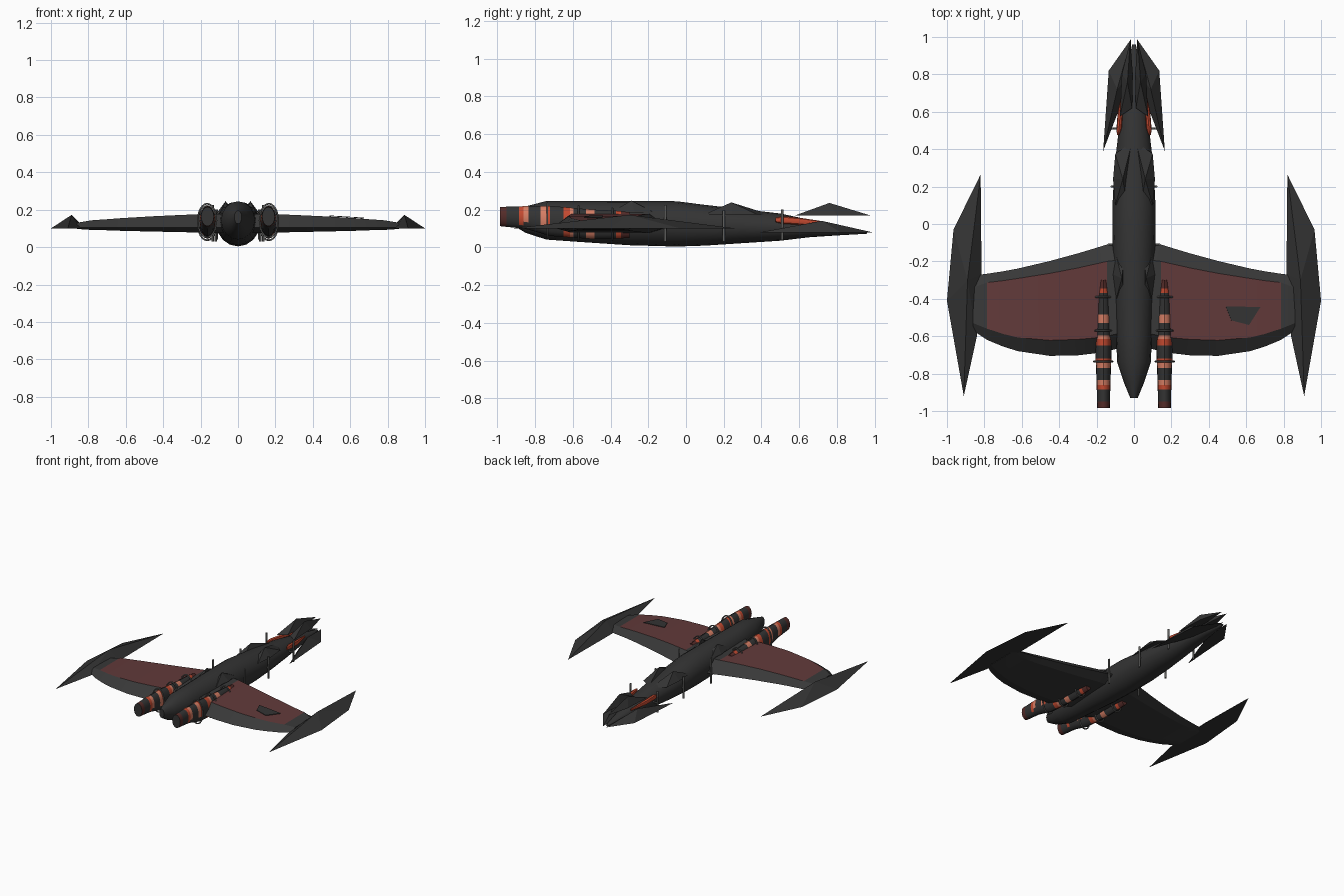
import bpy, math

if "Cube" in bpy.data.objects:
    bpy.data.objects.remove(bpy.data.objects["Cube"])

def mat(name, rgb):
    m = bpy.data.materials.new(name)
    m.diffuse_color = (*rgb, 1)
    m.use_nodes = True
    m.node_tree.nodes["Principled BSDF"].inputs["Base Color"].default_value = m.diffuse_color
    return m

HULL = mat("charcoal hull", (0.034, 0.034, 0.034))
WING = mat("wing grey", (0.040, 0.040, 0.040))
RED = mat("muted red panel", (0.122, 0.042, 0.042))
MAROON = mat("dark maroon", (0.09, 0.025, 0.022))
ORANGE = mat("burnt orange", (0.55, 0.068, 0.03))
SALMON = mat("salmon", (0.68, 0.21, 0.13))
PIPE = mat("pipe grey", (0.12, 0.12, 0.115))

def make(name, verts, faces, mats, smooth=None):
    me = bpy.data.meshes.new(name)
    me.from_pydata(verts, [], faces)
    ob = bpy.data.objects.new(name, me)
    bpy.context.collection.objects.link(ob)
    for m in mats:
        me.materials.append(m)
    bpy.ops.object.select_all(action='DESELECT')
    ob.select_set(True)
    bpy.context.view_layer.objects.active = ob
    bpy.ops.object.mode_set(mode='EDIT')
    bpy.ops.mesh.select_all(action='SELECT')
    bpy.ops.mesh.normals_make_consistent(inside=False)
    bpy.ops.object.mode_set(mode='OBJECT')
    if smooth:
        bpy.ops.object.shade_smooth_by_angle(angle=math.radians(smooth))
    return ob

def skin(rings):
    """Join equal rings of points into a closed skin with end caps."""
    n = len(rings[0])
    verts = [p for r in rings for p in r]
    faces = [(i*n+j, i*n+(j+1) % n, (i+1)*n+(j+1) % n, (i+1)*n+j)
             for i in range(len(rings)-1) for j in range(n)]
    faces += [tuple(range(n)), tuple(range(len(verts)-n, len(verts)))]
    return verts, faces

def oval(cx, y, cz, rx, rz, n=16):
    return [(cx + rx*math.cos(2*math.pi*k/n), y, cz + rz*math.sin(2*math.pi*k/n))
            for k in range(n)]

def blade(name, s, outline, z, peak):
    """Flat-based faceted fin: outline rising to one peak."""
    verts = [(s*x, y, z) for x, y in outline] + [(s*peak[0], peak[1], peak[2])]
    n = len(outline)
    faces = [tuple(range(n))] + [(i, (i+1) % n, n) for i in range(n)]
    make(name, verts, faces, [HULL])

def tube(name, pts, r, cyclic=False):
    cu = bpy.data.curves.new(name, 'CURVE')
    cu.dimensions = '3D'
    cu.bevel_depth, cu.bevel_resolution = r, 1
    cu.use_fill_caps = True
    sp = cu.splines.new('POLY')
    sp.points.add(len(pts)-1)
    for p, co in zip(sp.points, pts):
        p.co = (*co, 1)
    sp.use_cyclic_u = cyclic
    ob = bpy.data.objects.new(name, cu)
    bpy.context.collection.objects.link(ob)
    cu.materials.append(PIPE)
    bpy.ops.object.select_all(action='DESELECT')
    ob.select_set(True)
    bpy.context.view_layer.objects.active = ob
    bpy.ops.object.convert(target='MESH')

def lerp_row(rows, y):
    for a, b in zip(rows, rows[1:]):
        if y <= b[0]:
            t = (y-a[0])/(b[0]-a[0])
            return [p+(q-p)*t for p, q in zip(a, b)]
    return rows[-1]

# fuselage: y, half width, centre z, half height
hull = [(-.93, .02, .16, .035), (-.85, .053, .147, .07), (-.74, .09, .143, .102),
        (-.6, .096, .138, .107), (-.3, .11, .128, .117), (-.05, .115, .124, .12),
        (.1, .115, .117, .108), (.3, .105, .112, .09), (.5, .082, .107, .072),
        (.65, .068, .1, .047), (.8, .04, .09, .027), (.96, .01, .079, .007)]
make("fuselage", *skin([oval(0, y, cz, rx, rz) for y, rx, cz, rz in hull]), [HULL], 35)

# wing stations: x, leading edge, panel front, panel back, trailing edge, top z, bottom z
stations = [(.06, -.09, -.19, -.58, -.66, .178, .075), (.145, -.11, -.2, -.6, -.68, .177, .076),
            (.22, -.133, -.217, -.61, -.693, .175, .078),
            (.3, -.157, -.235, -.617, -.702, .172, .08), (.45, -.198, -.264, -.622, -.705, .165, .083),
            (.62, -.238, -.291, -.607, -.68, .155, .087), (.7, -.253, -.303, -.588, -.655, .149, .09),
            (.785, -.266, -.313, -.56, -.62, .143, .092), (.86, -.275, -.34, -.53, -.57, .13, .097)]
# engine profile: y, centre z, half width, half height
profile = [(-.985, .163, .034, .051), (-.85, .158, .037, .06), (-.72, .14, .042, .08),
           (-.5, .122, .04, .078), (-.38, .12, .036, .075), (-.3, .118, .028, .068)]
# engine bands: end y, material slot
bands = [(-.95, 1), (-.885, 0), (-.86, 2), (-.835, 3), (-.77, 0), (-.74, 3), (-.72, 2),
         (-.65, 0), (-.615, 2), (-.595, 3), (-.53, 0), (-.485, 3), (-.4, 0), (-.37, 0),
         (-.345, 2), (-.3, 1)]

for s, side in ((1, "right"), (-1, "left")):
    # wing with inset red top panel
    rings = [[(s*x, le, .105), (s*x, pf, zt), (s*x, pb, zt), (s*x, te, .105),
              (s*x, pb, zb), (s*x, pf, zb)] for x, le, pf, pb, te, zt, zb in stations]
    wing = make(side + "_wing", *skin(rings), [WING, RED], 12)
    for p in wing.data.polygons:
        c = p.center
        if .145 < abs(c.x) < .785 and p.normal.z > .9 and -.55 < c.y < -.35:
            p.material_index = 1

    # wing tip blade
    blade(side + "_wing_tip", s, [(.82, .265), (.965, -.03), (1, -.41), (.91, -.92),
          (.84, -.6), (.815, -.27)], .1, (.89, -.3, .172))

    # nose blades
    blade(side + "_lower_nose_blade", s, [(.015, .99), (.135, .82), (.165, .39),
          (.085, .6), (.02, .8)], .079, (.09, .72, .14))
    blade(side + "_upper_nose_blade", s, [(.02, .98), (.065, .8), (.075, .575),
          (.01, .62), (.006, .8)], .168, (.035, .76, .235))

    # shoulder fairings
    blade(side + "_front_fairing", s, [(.01, .44), (.1, .375), (.112, .24), (.1, .1),
          (.04, .12)], .175, (.06, .24, .238))
    blade(side + "_rear_fairing", s, [(.05, -.15), (.095, -.17), (.112, -.27), (.095, -.4),
          (.05, -.38)], .185, (.065, -.29, .247))

    # glowing nose inserts
    make(side + "_nose_insert", *skin([oval(s*x, y, z, r, rz, 8) for x, y, z, r, rz in
         ((.085, .475, .145, .006, .012), (.08, .51, .145, .014, .02),
          (.073, .6, .138, .014, .019), (.05, .74, .128, .006, .008))]), [ORANGE], 35)

    # banded engine; the underside behind the wing and the rear cap stay dark
    ys = [-.985] + [b[0] for b in bands]
    rows = [lerp_row(profile, y) for y in ys]
    eng = make(side + "_engine", *skin([oval(s*.163, y, cz, rx, rz) for y, cz, rx, rz in rows]),
               [HULL, MAROON, ORANGE, SALMON], 35)
    for p in eng.data.polygons:
        c = p.center
        p.material_index = next((m for y, m in bands if c.y < y - .0001), 1)
        if c.y < -.98 or (-.9 < c.y < -.7 and c.z < .125):
            p.material_index = 0

    # engine clamp rings
    for i, (y, cz, rz) in enumerate(((-.735, .142, .09), (-.57, .128, .092), (-.39, .122, .085))):
        tube(f"{side}_clamp_ring_{i}", oval(s*.165, y, cz, .05, rz, 24), .005, True)

    # upright posts beside the hull, each with a short stub into it
    for i, (y, x, z0, z1) in enumerate(((-.11, .135, .03, .225), (.2, .119, .03, .195),
                                        (.51, .115, .04, .2))):
        tube(f"{side}_post_{i}", [(s*x, y, z0), (s*x, y, z1)], .007)
        tube(f"{side}_post_stub_{i}", [(s*.07, y, .11), (s*x, y, .11)], .006)

# dark patch on the right wing, laid just above the panel
patch = make("wing_patch", [(.49, -.44, .1668), (.62, -.443, .159), (.675, -.445, .1548),
             (.615, -.54, .1593), (.52, -.515, .1652)],
             [(0, 1, 3, 4), (1, 2, 3)], [HULL])
mod = patch.modifiers.new("thickness", 'SOLIDIFY')
mod.thickness, mod.offset = .004, 0
